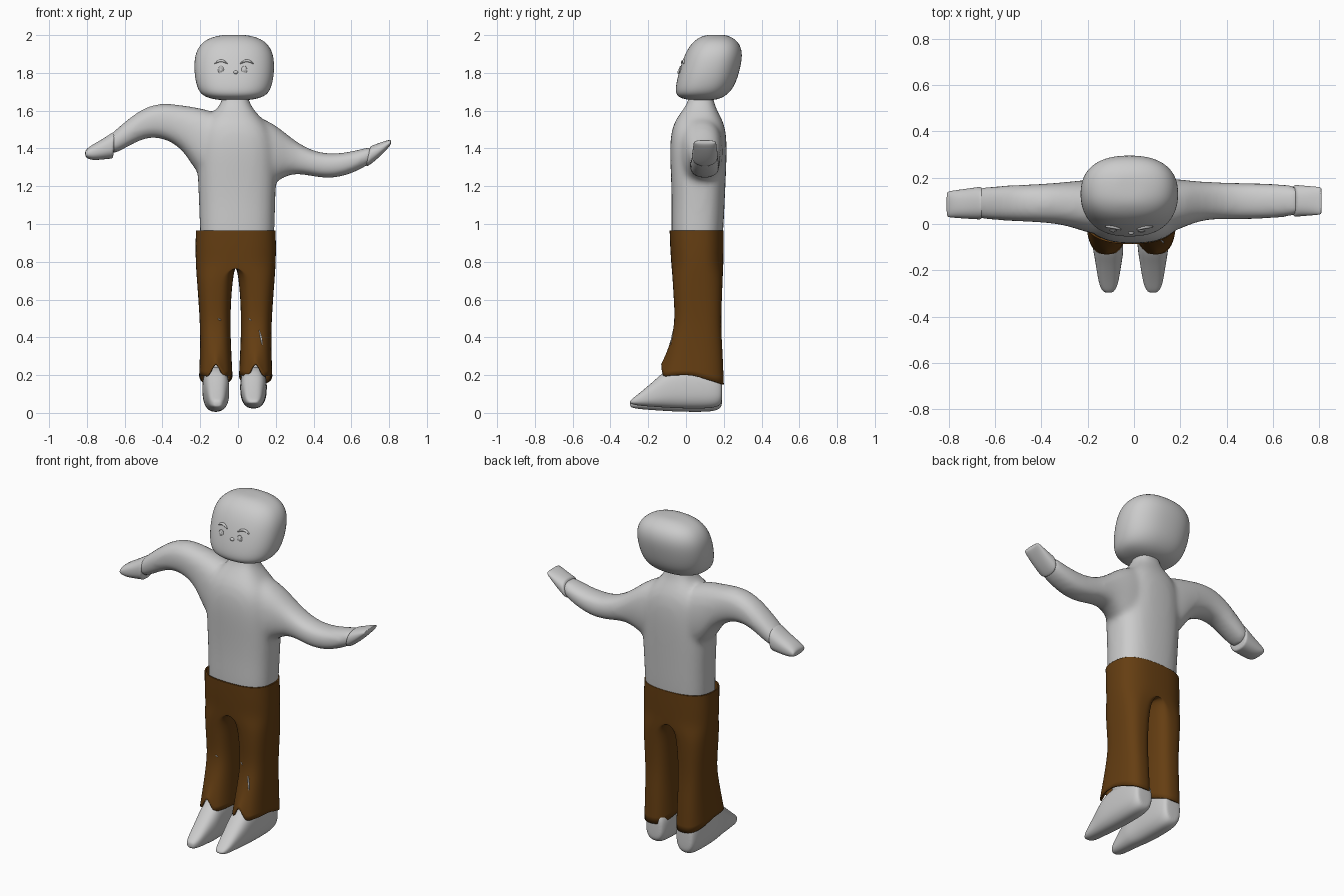
import bpy, bmesh, math
from mathutils import Vector


def material(name, rgb):
    m = bpy.data.materials.new(name)
    m.diffuse_color = (*rgb, 1)
    return m


GREY = material("plain grey", (0.6, 0.6, 0.6))
BROWN = material("dark brown", (0.13, 0.048, 0.006))


def power(v, p):
    return math.copysign(abs(v) ** (2 / p), v) if abs(v) > 1e-6 else 0.0


def ring(c, u, v, p=2.4, n=24):
    """Superellipse ring about c with half axes u and v."""
    c, u, v = Vector(c), Vector(u), Vector(v)
    ts = [2 * math.pi * i / n for i in range(n)]
    return [c + u * power(math.cos(t), p) + v * power(math.sin(t), p) for t in ts]


def level(z, x0, x1, y0, y1, p=2.6):
    """Horizontal ring between the given x and y limits."""
    return ring(((x0 + x1) / 2, (y0 + y1) / 2, z), ((x1 - x0) / 2, 0, 0), (0, (y1 - y0) / 2, 0), p)


def limb(up, low, yc, hy):
    """Ring across an arm, from upper to lower outline points (x, z)."""
    a, b = Vector((up[0], yc, up[1])), Vector((low[0], yc, low[1]))
    return ring((a + b) / 2, (0, hy, 0), (a - b) / 2)


def loft(bm, rings):
    vs = [[bm.verts.new(p) for p in r] for r in rings]
    n = len(vs[0])
    for a, b in zip(vs, vs[1:]):
        for i in range(n):
            bm.faces.new((a[i], a[(i + 1) % n], b[(i + 1) % n], b[i]))
    bm.faces.new(vs[0][::-1])
    bm.faces.new(vs[-1])


def finish(name, bm, mat, subsurf=0):
    bmesh.ops.recalc_face_normals(bm, faces=bm.faces[:])
    me = bpy.data.meshes.new(name)
    bm.to_mesh(me)
    bm.free()
    for f in me.polygons:
        f.use_smooth = True
    me.materials.append(mat)
    ob = bpy.data.objects.new(name, me)
    bpy.context.collection.objects.link(ob)
    if subsurf:
        ob.modifiers.new("Subdivide", 'SUBSURF').levels = subsurf
        ob.modifiers["Subdivide"].render_levels = subsurf
    return ob


def build(name, lofts, mat, subsurf=2):
    bm = bmesh.new()
    for rings in lofts:
        loft(bm, rings)
    return finish(name, bm, mat, subsurf)


# Torso, neck and arms, blended into one skin
torso = [level(*r) for r in (
    (0.84, -0.195, 0.185, -0.07, 0.185), (0.95, -0.203, 0.195, -0.08, 0.198),
    (1.10, -0.207, 0.197, -0.076, 0.205), (1.25, -0.215, 0.205, -0.08, 0.212),
    (1.40, -0.215, 0.205, -0.088, 0.218), (1.50, -0.20, 0.18, -0.078, 0.212),
    (1.56, -0.165, 0.125, -0.052, 0.19), (1.61, -0.11, 0.08, -0.012, 0.16),
    (1.65, -0.085, 0.057, 0.012, 0.148), (1.72, -0.08, 0.05, 0.02, 0.14))]
arm_left = [limb(*s) for s in (
    ((-0.04, 1.57), (-0.06, 1.20), 0.07, 0.125), ((-0.19, 1.615), (-0.21, 1.24), 0.075, 0.118),
    ((-0.29, 1.628), (-0.275, 1.38), 0.088, 0.095), ((-0.40, 1.645), (-0.375, 1.45), 0.09, 0.084),
    ((-0.50, 1.617), (-0.47, 1.462), 0.09, 0.08), ((-0.59, 1.55), (-0.55, 1.43), 0.09, 0.076),
    ((-0.675, 1.475), (-0.65, 1.37), 0.09, 0.07), ((-0.70, 1.45), (-0.68, 1.37), 0.09, 0.06))]
arm_right = [limb(*s) for s in (
    ((0.02, 1.59), (0.05, 1.18), 0.07, 0.125), ((0.14, 1.56), (0.17, 1.20), 0.08, 0.118),
    ((0.22, 1.51), (0.23, 1.24), 0.09, 0.10), ((0.30, 1.44), (0.29, 1.268), 0.1, 0.083),
    ((0.40, 1.383), (0.37, 1.258), 0.1, 0.08), ((0.50, 1.37), (0.48, 1.236), 0.098, 0.08),
    ((0.60, 1.383), (0.59, 1.26), 0.1, 0.076), ((0.70, 1.41), (0.69, 1.31), 0.1, 0.068),
    ((0.72, 1.41), (0.715, 1.34), 0.1, 0.055))]
body = build("torso_and_arms", [torso, arm_left, arm_right], GREY)
rm = body.modifiers.new("Blend", 'REMESH')
rm.mode, rm.voxel_size, rm.use_smooth_shade = 'VOXEL', 0.015, True
sm = body.modifiers.new("Smooth", 'SMOOTH')
sm.factor, sm.iterations = 0.5, 10

# Mitten hands
build("hand_left", [[limb(*s) for s in (
    ((-0.645, 1.495), (-0.66, 1.348), 0.09, 0.071), ((-0.665, 1.485), (-0.668, 1.346), 0.09, 0.071),
    ((-0.72, 1.448), (-0.71, 1.342), 0.088, 0.066), ((-0.775, 1.418), (-0.77, 1.336), 0.086, 0.06),
    ((-0.805, 1.395), (-0.80, 1.348), 0.085, 0.056), ((-0.81, 1.38), (-0.808, 1.358), 0.085, 0.05))]], GREY)
build("hand_right", [[limb(*s) for s in (
    ((0.698, 1.41), (0.672, 1.302), 0.1, 0.069), ((0.708, 1.415), (0.69, 1.306), 0.1, 0.069),
    ((0.745, 1.428), (0.745, 1.35), 0.1, 0.065), ((0.79, 1.444), (0.795, 1.402), 0.1, 0.061),
    ((0.807, 1.445), (0.808, 1.42), 0.1, 0.058), ((0.81, 1.442), (0.81, 1.428), 0.1, 0.052))]], GREY)

# Head
head = build("head", [[level(z, -0.02 - w, -0.02 + w, a, b, 2.35) for z, w, a, b in (
    (1.655, 0.06, 0.04, 0.13), (1.66, 0.11, -0.01, 0.17), (1.675, 0.16, -0.045, 0.205),
    (1.70, 0.187, -0.057, 0.235), (1.74, 0.203, -0.054, 0.262), (1.80, 0.213, -0.04, 0.282),
    (1.87, 0.213, -0.018, 0.298), (1.92, 0.20, 0.004, 0.297), (1.96, 0.172, 0.032, 0.28),
    (1.985, 0.13, 0.065, 0.25), (1.998, 0.08, 0.095, 0.22), (2.002, 0.04, 0.13, 0.19))]], GREY)


def front_of(ob, x, z):
    """Depth of an object's front surface at x, z."""
    bpy.context.view_layer.update()
    dg = bpy.context.evaluated_depsgraph_get()
    hit, loc, _, _ = ob.evaluated_get(dg).ray_cast(Vector((x, -2, z)), Vector((0, 1, 0)))
    return loc.y if hit else 0.0


def strip(name, on, pts, hw, hh, depth=0.004):
    """Thin rounded strip lying on a surface, tapered at both ends."""
    rings = []
    d = Vector((pts[-1][0] - pts[0][0], 0, pts[-1][1] - pts[0][1])).normalized()
    side = Vector((-d.z, 0, d.x))
    for i, (x, z) in enumerate(pts):
        k = 0.35 if i in (0, len(pts) - 1) else 1
        c = Vector((x, front_of(on, x, z), z))
        rings.append(ring(c, side * hh * k, (0, depth * (0.5 + 0.5 * k), 0), 2, 12))
    build(name, [rings], GREY, 1)


def button(name, on, x, z, w, h, depth):
    """Flattened dome on a surface."""
    y = front_of(on, x, z)
    rows = [math.radians(a) for a in (-80, -50, -20, 20, 50, 80)]
    build(name, [[ring((x, y + depth * math.sin(a), z), (w * math.cos(a), 0, 0),
                       (0, 0, h * math.cos(a)), 2, 16) for a in rows]], GREY, 1)


# Face: eyes, pupils, nose and brows
for side, ex, bx in (("left", -0.09, -0.09), ("right", 0.033, 0.047)):
    button("eye_" + side, head, ex, 1.815, 0.017, 0.024, 0.006)
    button("pupil_" + side, head, ex, 1.815, 0.010, 0.015, 0.009)
    strip("brow_" + side, head, [(bx + 0.036 * t, 1.865 - 0.017 * t * t) for t in
                                 (-1, -0.6, -0.2, 0.2, 0.6, 1)], 0, 0.007, 0.009)
button("nose", head, -0.012, 1.803, 0.014, 0.010, 0.010)

# Trousers: two leg tubes that merge into one waist above the crotch
MID, N, CROTCH = -0.012, 32, 0.785
ROWS = (  # z, inner, spine, outer, front, back
    (0.965, 0, 0, 0.212, -0.087, 0.2), (0.955, 0, 0, 0.212, -0.087, 0.2),
    (0.87, 0, 0, 0.214, -0.084, 0.2), (CROTCH, 0, 0, 0.212, -0.078, 0.198),
    (0.72, 0.014, 0.09, 0.207, -0.072, 0.195), (0.60, 0.025, 0.105, 0.198, -0.065, 0.19),
    (0.48, 0.028, 0.107, 0.19, -0.058, 0.186), (0.38, 0.026, 0.107, 0.189, -0.082, 0.19),
    (0.30, 0.022, 0.106, 0.19, -0.104, 0.195), (0.20, 0.017, 0.105, 0.194, -0.132, 0.201))
bm = bmesh.new()
for sgn in (-1, 1):
    grid = []
    for z, xi, xs, xo, y0, y1 in ROWS:
        row = []
        for i in range(N):
            t = 2 * math.pi * i / N
            c, s = power(math.cos(t), 2.6), power(math.sin(t), 2.6)
            x = xs + (xo - xs) * c if c >= 0 else xs + (xs - xi) * c
            zz = z
            if z == ROWS[-1][0]:  # ragged hem: low at the back, notched over the foot
                f = max(0, -math.sin(t))
                zz = 0.2 - 0.05 * max(0, s) - 0.012 * f ** 4 + 0.085 * f ** 40
            elif z == ROWS[-2][0]:
                zz = z + 0.02 * max(0, -math.sin(t)) ** 40
            row.append(bm.verts.new((MID + sgn * x, (y0 + y1) / 2 + (y1 - y0) / 2 * s, zz)))
        grid.append(row)
    for k, (a, b) in enumerate(zip(grid, grid[1:])):
        for i in range(N):
            if ROWS[k][0] > CROTCH and N // 4 <= i < 3 * N // 4:
                continue  # no inner wall above the crotch
            bm.faces.new((a[i], a[(i + 1) % N], b[(i + 1) % N], b[i]))
bmesh.ops.delete(bm, geom=[v for v in bm.verts if not v.link_faces], context='VERTS')
bmesh.ops.remove_doubles(bm, verts=bm.verts[:], dist=0.0005)
trousers = finish("trousers", bm, BROWN, 2)
so = trousers.modifiers.new("Thickness", 'SOLIDIFY')
so.thickness, so.offset = 0.008, -1

# Tears at the knees that show the skin
for i, pts in enumerate((((-0.107, 0.498), (-0.098, 0.495), (-0.09, 0.49)),
                         ((0.056, 0.50), (0.064, 0.494), (0.072, 0.488)),
                         ((0.112, 0.44), (0.12, 0.41), (0.124, 0.385), (0.13, 0.355)))):
    strip("tear_%d" % (i + 1), trousers, pts, 0, 0.005, 0.004)

# Feet, with shins running up inside the trousers
FOOT = (  # y, bottom, top, half width
    (0.192, 0.05, 0.17, 0.04), (0.185, 0.025, 0.21, 0.055), (0.15, 0.006, 0.24, 0.068),
    (0.05, 0.004, 0.25, 0.072), (-0.05, 0.006, 0.25, 0.07), (-0.115, 0.01, 0.222, 0.066),
    (-0.16, 0.013, 0.178, 0.058), (-0.21, 0.017, 0.135, 0.05), (-0.255, 0.021, 0.098, 0.042),
    (-0.285, 0.027, 0.075, 0.03), (-0.297, 0.035, 0.062, 0.016))
for side, x, lift in (("left", -0.118, 0.0), ("right", 0.082, 0.018)):
    foot = [ring((x + (0.008 if y < -0.1 and x < 0 else 0), y, (a + b + lift) / 2), (w, 0, 0),
                 (0, 0, (b - a - lift) / 2), 2.5) for y, a, b, w in FOOT]
    shin = [level(z, x - 0.066, x + 0.066, y0, 0.172, 2.3) for z, y0 in
            ((0.10, -0.03), (0.2, -0.06), (0.3, -0.06), (0.45, -0.03), (0.6, -0.03))]
    build("foot_" + side, [foot], GREY)
    build("shin_" + side, [shin], GREY, 1)
